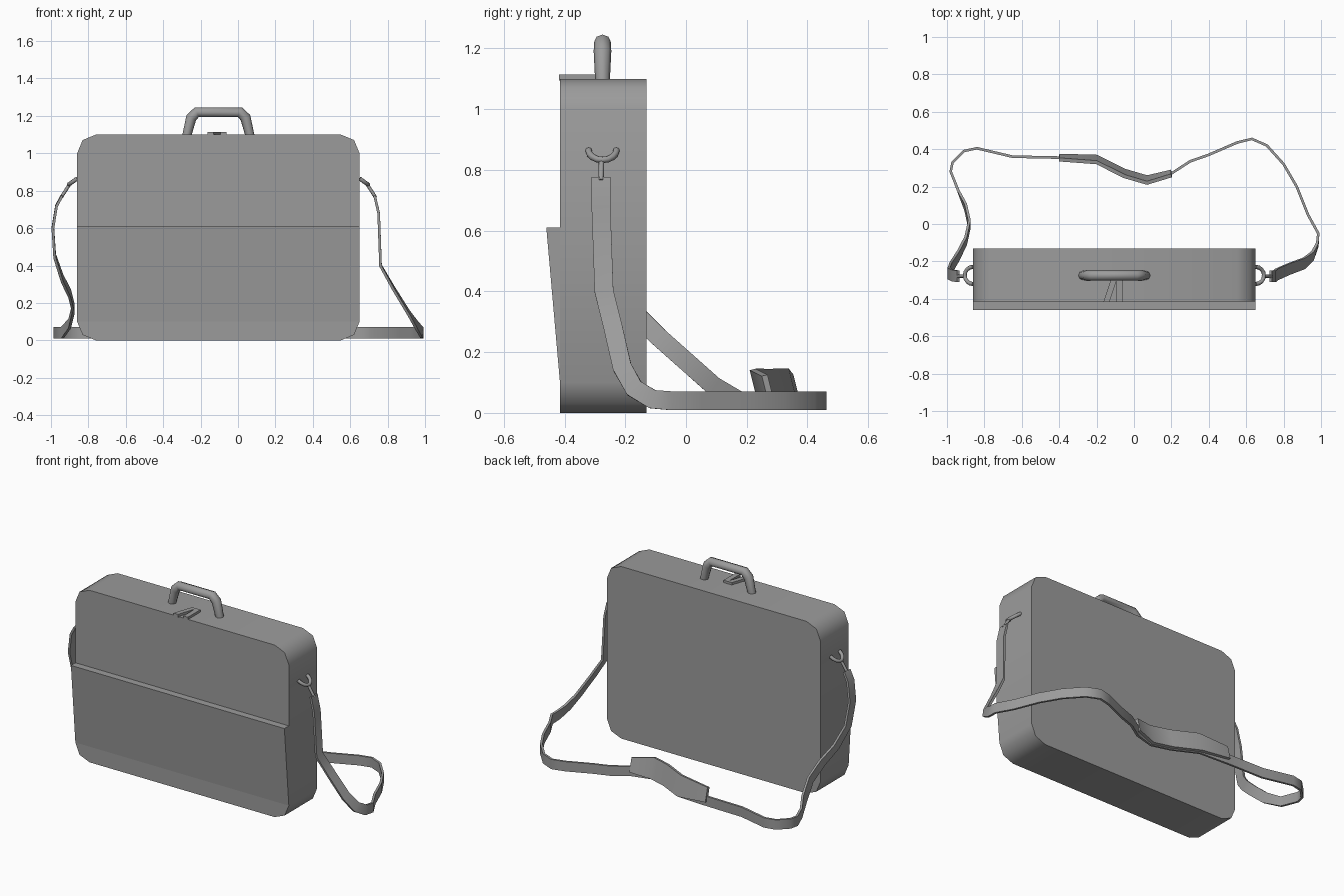
import bpy, bmesh, math
from mathutils import Vector

cube = bpy.data.objects.get("Cube")
if cube:
    bpy.data.objects.remove(cube)

grey = bpy.data.materials.new("mid_grey")
grey.use_nodes = True
colour = (0.33, 0.33, 0.33, 1)
grey.diffuse_color = colour
grey.node_tree.nodes["Principled BSDF"].inputs["Base Color"].default_value = colour

LEFT, RIGHT, FRONT, BACK, HEIGHT = -0.86, 0.65, -0.415, -0.13, 1.1
MIDDLE = (LEFT + RIGHT) / 2


def finish(name, bm, smooth=None):
    bmesh.ops.recalc_face_normals(bm, faces=bm.faces)
    mesh = bpy.data.meshes.new(name)
    bm.to_mesh(mesh)
    bm.free()
    mesh.materials.append(grey)
    obj = bpy.data.objects.new(name, mesh)
    bpy.context.collection.objects.link(obj)
    if smooth:
        bpy.ops.object.select_all(action='DESELECT')
        obj.select_set(True)
        bpy.context.view_layer.objects.active = obj
        bpy.ops.object.shade_smooth_by_angle(angle=math.radians(smooth))
    return obj


def prism(name, outline, offset, smooth=None, bevel=0):
    """Extrude a flat outline; optionally round the extruded edges."""
    bm = bmesh.new()
    offset = Vector(offset)
    face = bm.faces.new([bm.verts.new(p) for p in outline])
    top = bmesh.ops.extrude_face_region(bm, geom=[face], use_keep_orig=True)
    for v in top["geom"]:
        if isinstance(v, bmesh.types.BMVert):
            v.co += offset
    if bevel:
        sides = [e for e in bm.edges
                 if (e.verts[0].co - e.verts[1].co).cross(offset).length < 1e-5]
        bmesh.ops.bevel(bm, geom=sides, offset=bevel, segments=2,
                        profile=0.5, affect='EDGES')
    return finish(name, bm, smooth)


def tube(name, points, radii):
    """Round bar along a path, with a radius at each point."""
    curve = bpy.data.curves.new(name, 'CURVE')
    curve.dimensions = '3D'
    curve.bevel_depth = 1
    curve.bevel_resolution = 2
    curve.use_fill_caps = True
    spline = curve.splines.new('POLY')
    spline.points.add(len(points) - 1)
    for p, co, r in zip(spline.points, points, radii):
        p.co = (*co, 1)
        p.radius = r
    spline.use_smooth = True
    curve.materials.append(grey)
    obj = bpy.data.objects.new(name, curve)
    bpy.context.collection.objects.link(obj)


def ribbon(name, points, widths, thickness, across):
    """Flat band along a path; across(point, tangent) gives the width direction."""
    bm = bmesh.new()
    rings = []
    for i, p in enumerate(points):
        t = (points[min(i + 1, len(points) - 1)] - points[max(i - 1, 0)]).normalized()
        w = across(p, t).normalized()
        n = t.cross(w).normalized() * thickness / 2
        w = w * widths[i] / 2
        rings.append([bm.verts.new(p + c) for c in (w + n, w - n, -w - n, -w + n)])
    for a, b in zip(rings, rings[1:]):
        for k in range(4):
            j = (k + 1) % 4
            bm.faces.new((a[k], a[j], b[j], b[k]))
    bm.faces.new(rings[0])
    bm.faces.new(rings[-1])
    return finish(name, bm, 40)


# Case body with rounded corners
prism("case_body", [(LEFT, FRONT, 0), (RIGHT, FRONT, 0),
                    (RIGHT, FRONT, HEIGHT), (LEFT, FRONT, HEIGHT)],
      (0, BACK - FRONT, 0), smooth=50, bevel=0.1)

# Wedge-shaped front pocket, open side up
prism("front_pocket", [(LEFT, FRONT + 0.01, 0.1), (LEFT, FRONT, 0.1),
                       (LEFT, -0.46, 0.61), (LEFT, FRONT + 0.01, 0.61)],
      (RIGHT - LEFT, 0, 0))

# Carry handle
half = [(0.17, 1.09), (0.145, 1.19), (0.115, 1.22)]
path = [(MIDDLE - x, -0.275, z) for x, z in half]
path += [(MIDDLE + x, -0.275, z) for x, z in reversed(half)]
tube("carry_handle", path, [0.024, 0.029, 0.028, 0.028, 0.029, 0.024])

# Zip pulls lying on the top
for name, x_front, x_back in (("zip_pull_straight", -0.078, -0.078),
                              ("zip_pull_slanted", -0.148, -0.105)):
    prism(name, [(x_front - 0.016, -0.418, 1.095), (x_front + 0.016, -0.418, 1.095),
                 (x_back + 0.016, -0.29, 1.095), (x_back - 0.016, -0.29, 1.095)],
          (0, 0, 0.02))

# Strap loops and clips on both ends
for side, label in ((1, "left"), (-1, "right")):
    def out(d, y, z):
        return (MIDDLE + side * (RIGHT - MIDDLE + d), y, z)
    arc = [math.pi * k / 8 for k in range(9)]
    tube(label + "_loop",
         [out(0.045 * math.sin(a), -0.275 - 0.046 * math.cos(a),
              0.865 - 0.032 * math.sin(a)) for a in arc], [0.011] * 9)
    tube(label + "_clip", [out(0.04, -0.278, 0.835), out(0.085, -0.28, 0.765)],
         [0.009, 0.009])

# Shoulder strap: down one end, round behind on the floor, up the other end
down = [(0.73, -0.28, 0.775), (0.752, -0.28, 0.68), (0.762, -0.27, 0.4),
        (0.83, -0.24, 0.28), (0.91, -0.21, 0.15), (0.955, -0.17, 0.08),
        (0.98, -0.11, 0.045)]
floor = [(0.985, -0.05), (0.93, 0.05), (0.87, 0.2), (0.8, 0.32), (0.71, 0.42),
         (0.63, 0.455), (0.55, 0.435), (0.4, 0.37), (0.3, 0.335), (0.2, 0.27),
         (0.07, 0.235), (-0.05, 0.27), (-0.2, 0.345), (-0.4, 0.355),
         (-0.65, 0.36), (-0.84, 0.405), (-0.91, 0.39), (-0.97, 0.33),
         (-0.98, 0.28), (-0.94, 0.18)]
up = [(-0.9, 0.09, 0.09), (-0.88, 0, 0.17), (-0.9, -0.09, 0.25),
      (-0.94, -0.17, 0.33), (-0.98, -0.235, 0.45), (-0.99, -0.265, 0.6),
      (-0.97, -0.275, 0.72), (-0.94, -0.28, 0.775)]
strap = [Vector(p) for p in down + [(x, y, 0.04) for x, y in floor] + up]


def strap_across(p, t):
    if p.z < 0.042:
        return Vector((0, 0, 1))
    return Vector((1 if p.x > 0 else -1, 0, 0)).cross(t)


ribbon("shoulder_strap", strap, [0.062] * len(strap), 0.014, strap_across)

# Broad shoulder pad, leaning back a little
pad = [Vector((x, y, 0.08)) for x, y in floor if -0.45 < x < 0.25]
ribbon("shoulder_pad", pad, [0.09, 0.13, 0.13, 0.13, 0.09], 0.02,
       lambda p, t: Vector((0, -0.25, 1)))
